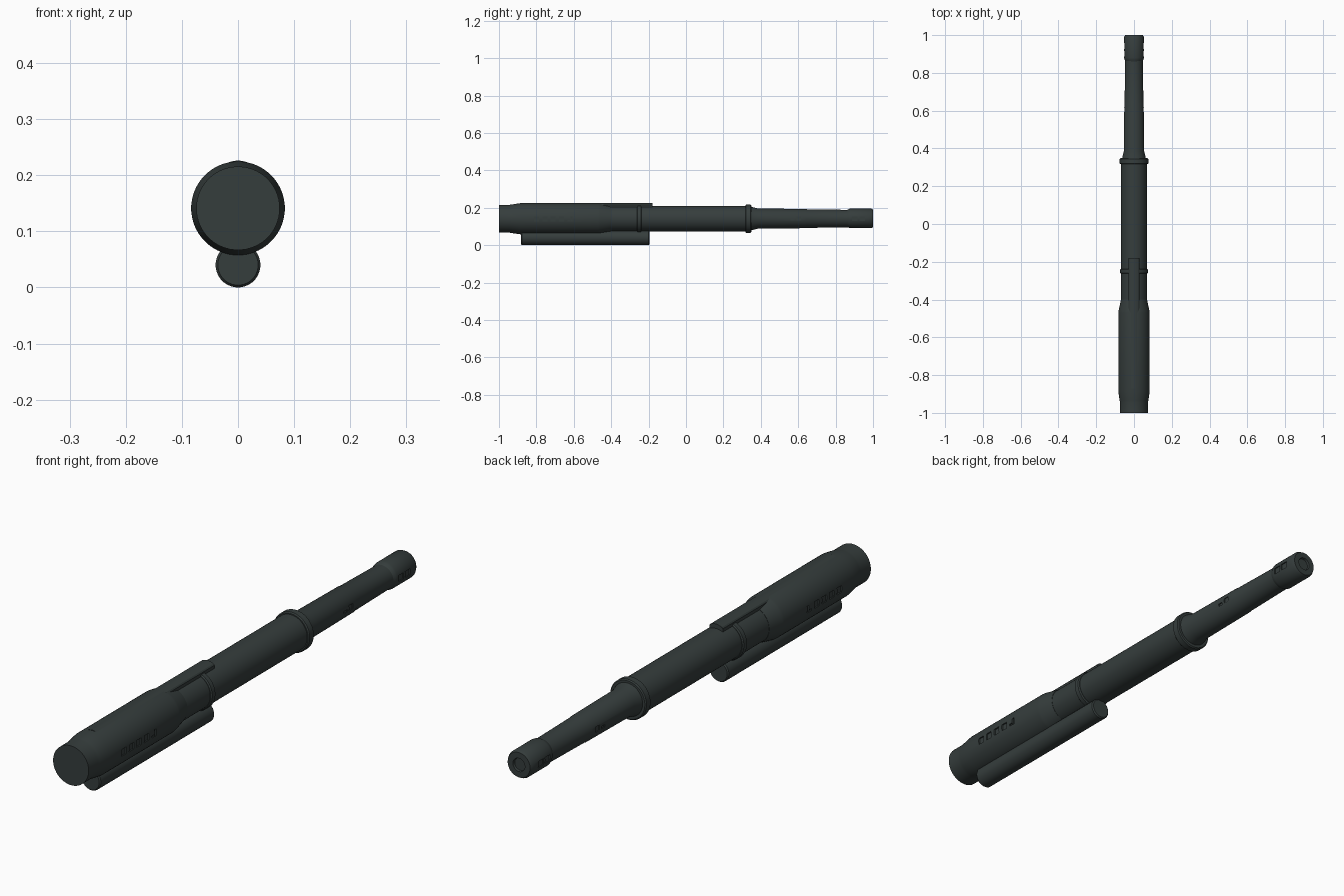
import bpy, bmesh, math

cube = bpy.data.objects.get("Cube")
if cube:
    bpy.data.objects.remove(cube, do_unlink=True)

mat = bpy.data.materials.new("dark green grey")
mat.use_nodes = True
COLOR = (0.036, 0.047, 0.046, 1)
mat.diffuse_color = COLOR
mat.node_tree.nodes["Principled BSDF"].inputs["Base Color"].default_value = COLOR

AXIS = 0.141  # height of the main tube's centre line


def add(name, bm):
    bmesh.ops.recalc_face_normals(bm, faces=bm.faces)
    mesh = bpy.data.meshes.new(name)
    bm.to_mesh(mesh)
    bm.free()
    mesh.materials.append(mat)
    obj = bpy.data.objects.new(name, mesh)
    bpy.context.collection.objects.link(obj)
    return obj


def smooth(obj):
    bpy.ops.object.select_all(action='DESELECT')
    obj.select_set(True)
    bpy.context.view_layer.objects.active = obj
    bpy.ops.object.shade_smooth_by_angle(angle=math.radians(30))


def turned(name, profile, z, sides=48):
    """Closed solid of revolution along y from (y, radius) pairs."""
    bm = bmesh.new()
    rings = []
    for y, r in profile:
        rings.append([bm.verts.new((r * math.cos(a), y, z + r * math.sin(a)))
                      for a in (math.tau * (i + 0.5) / sides for i in range(sides))])
    for a, b in zip(rings, rings[1:]):
        for i in range(sides):
            j = (i + 1) % sides
            bm.faces.new((a[i], a[j], b[j], b[i]))
    bm.faces.new(rings[0])
    bm.faces.new(rings[-1])
    return add(name, bm)


def cut_slots(obj, boxes):
    """Cut mirrored side slots given as (y, z, length, height, inner x)."""
    bm = bmesh.new()
    for y, z, length, height, inner in boxes:
        for side in (-1, 1):
            box = bmesh.ops.create_cube(bm, size=1)["verts"]
            bmesh.ops.scale(bm, vec=(0.06, length, height), verts=box)
            bmesh.ops.translate(bm, vec=(side * (inner + 0.03), y, z), verts=box)
    cutter = add("slot_cutter", bm)
    cutter.hide_render = True
    mod = obj.modifiers.new("slots", 'BOOLEAN')
    mod.operation = 'DIFFERENCE'
    mod.solver = 'EXACT'
    mod.object = cutter
    bpy.context.view_layer.objects.active = obj
    bpy.ops.object.modifier_apply(modifier=mod.name)
    bpy.data.objects.remove(cutter, do_unlink=True)


# Thick rear sleeve with its narrower end
sleeve = turned("rear_sleeve", [
    (-1, 0.0745), (-0.945, 0.0745), (-0.935, 0.076), (-0.885, 0.0835),
    (-0.47, 0.0835), (-0.46, 0.082), (-0.4, 0.069), (-0.4, 0.06)], AXIS)
row = [(-0.8 + 0.045 * i, AXIS - 0.002, 0.027, 0.026, 0.077) for i in range(4)]
# Last slot is a hooked notch, an upright and a short foot
row += [(-0.612, AXIS - 0.002, 0.01, 0.026, 0.077),
        (-0.626, AXIS - 0.011, 0.014, 0.008, 0.077)]
cut_slots(sleeve, row)

# Main tube
tube = turned("main_tube", [(-0.42, 0.068), (0.33, 0.068)], AXIS)

# Tapering front barrel
barrel = turned("front_barrel", [
    (0.33, 0.066), (0.352, 0.062), (0.385, 0.054), (0.64, 0.0515),
    (0.645, 0.05), (0.88, 0.0465)], AXIS + 0.001)
cut_slots(barrel, [
    (0.57, AXIS - 0.004, 0.02, 0.01, 0.048),
    (0.603, AXIS + 0.001, 0.022, 0.02, 0.048)])

# End cap with a shallow recessed bore
cap = turned("end_cap", [
    (0.86, 0.045), (0.872, 0.051), (0.88, 0.0525), (0.99, 0.0525),
    (1.0, 0.047), (1.0, 0.025), (0.992, 0.023)], AXIS + 0.002)
cut_slots(cap, [(y, AXIS, 0.03, 0.024, 0.047) for y in (0.902, 0.942)])

# Raised rings on the main tube
collars = []
for name, y, r, w in (("rear_ring", -0.25, 0.074, 0.013),
                      ("front_ring", 0.333, 0.076, 0.016)):
    collars.append(turned(name, [
        (y - w, 0.066), (y - w, r - 0.004), (y - w + 0.004, r),
        (y + w - 0.004, r), (y + w, r - 0.004), (y + w, 0.066)], AXIS))

# Flat-sided spine along the top of the sleeve
bm = bmesh.new()
section = [(-0.028, 0.17), (0.028, 0.17), (0.028, 0.215), (0.024, 0.22),
           (0.012, 0.2245), (0, 0.2265), (-0.012, 0.2245),
           (-0.024, 0.22), (-0.028, 0.215)]
ends = [[bm.verts.new((x, y, z)) for x, z in section] for y in (-0.872, -0.18)]
for i in range(len(section)):
    j = (i + 1) % len(section)
    bm.faces.new((ends[0][i], ends[0][j], ends[1][j], ends[1][i]))
for end in ends:
    bm.faces.new(end)
spine = add("top_spine", bm)

# Small tube slung underneath
lower = turned("lower_tube", [
    (-0.882, 0.036), (-0.877, 0.04), (-0.2, 0.04), (-0.195, 0.036)], 0.04, 32)

for obj in [sleeve, tube, barrel, cap, spine, lower] + collars:
    smooth(obj)
